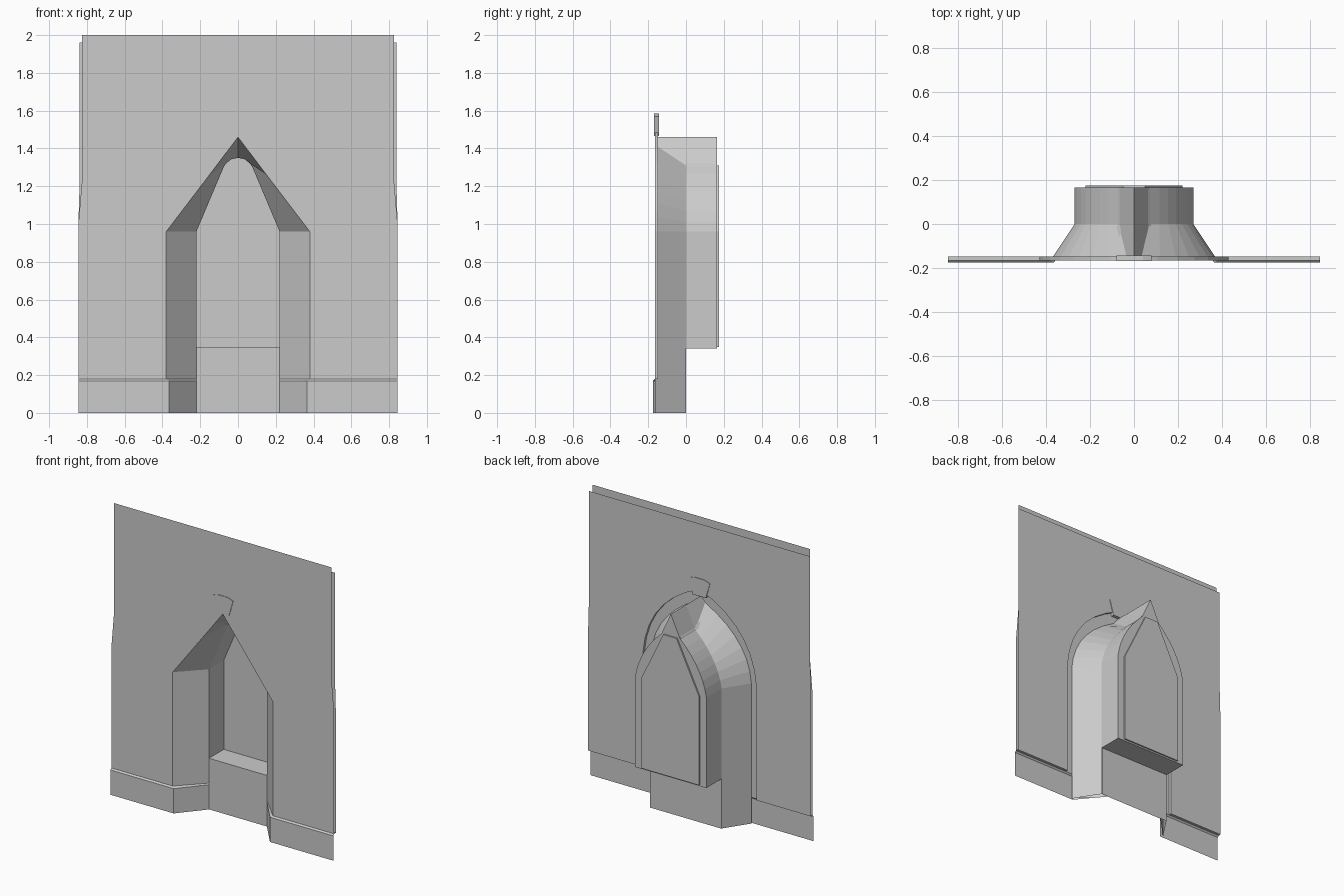
import bpy
import bmesh
from mathutils import Vector

if "Cube" in bpy.data.objects:
    bpy.data.objects.remove(bpy.data.objects["Cube"], do_unlink=True)

stone = bpy.data.materials.new("grey stone")
stone.use_nodes = True
GREY = (0.6, 0.6, 0.6, 1)
stone.diffuse_color = GREY
stone.node_tree.nodes["Principled BSDF"].inputs["Base Color"].default_value = GREY

FRONT, BACK = Vector((0, -1, 0)), Vector((0, 1, 0))
UP, DOWN = Vector((0, 0, 1)), Vector((0, 0, -1))
WALL_FRONT, WALL_BACK, BOX_BACK = -0.165, -0.147, 0.165
SPRING, PLINTH = 0.96, 0.18


def build(name, polygons, facing):
    """Make one object; facing is a direction, or 'in'/'out' around the niche axis."""
    bm = bmesh.new()
    for points in polygons:
        bm.faces.new([bm.verts.new(p) for p in points])
    bmesh.ops.remove_doubles(bm, verts=bm.verts, dist=0.0001)
    bm.normal_update()
    for f in bm.faces:
        want = facing
        if isinstance(facing, str):
            c = f.calc_center_median()
            want = Vector((c.x, 0, max(c.z - SPRING, 0)))
            if facing == "in":
                want = -want
        if f.normal.dot(want) < 0:
            f.normal_flip()
    mesh = bpy.data.meshes.new(name)
    bm.to_mesh(mesh)
    bm.free()
    mesh.materials.append(stone)
    obj = bpy.data.objects.new(name, mesh)
    bpy.context.collection.objects.link(obj)
    return obj


def mirrored(half):
    """Complete a half outline that ends at the apex on x = 0."""
    return half + [(-x, z) for x, z in reversed(half[:-1])]


def at_y(outline, y):
    return [(x, y, z) for x, z in outline]


def strip(a, b):
    return [(a[i], a[i + 1], b[i + 1], b[i]) for i in range(len(a) - 1)]


def curve(a, b, c, n=7):
    pts = []
    for i in range(n + 1):
        t = i / n
        pts.append(tuple((1 - t) ** 2 * p + 2 * t * (1 - t) * q + t * t * r
                         for p, q, r in zip(a, b, c)))
    return pts


def rect(w, low, high):
    return [(w, low), (w, high), (-w, high), (-w, low)]


# Outlines of the opening, the reveal and the curved shell
gable = mirrored([(0.38, 0), (0.38, SPRING), (0.15, 1.262), (0.06, 1.381), (0, 1.46)])
reveal = mirrored([(0.22, 0), (0.22, SPRING), (0.07, 1.315), (0.035, 1.343), (0, 1.35)])
shell_front = mirrored([(0.38, 0)] + curve((0.38, SPRING), (0.36, 1.25), (0.03, 1.42)) + [(0, 1.46)])
shell_back = mirrored([(0.27, 0)] + curve((0.27, SPRING), (0.24, 1.15), (0.07, 1.31)) + [(0, 1.46)])
recess = mirrored([(0.43, PLINTH)] + curve((0.43, SPRING), (0.40, 1.35), (0, 1.51)))


def raised(outline, z):
    return [(x, max(h, z)) for x, h in outline]


# Wall sheets, each a panel with the opening cut up from its base
front_edge = [(-0.845, PLINTH), (-0.845, 1.0), (-0.825, 1.24), (-0.825, 2),
              (0.825, 2), (0.825, 1.24), (0.845, 1.0), (0.845, PLINTH)]
back_edge = [(-0.845, PLINTH), (-0.845, 1.0), (-0.838, 1.24), (-0.838, 1.96),
             (0.838, 1.96), (0.838, 1.24), (0.845, 1.0), (0.845, PLINTH)]
build("wall_front", [at_y(front_edge + raised(gable, PLINTH), WALL_FRONT)], FRONT)
build("wall_back", [at_y(back_edge + recess, WALL_BACK)], BACK)
build("arch_recess", strip(at_y(recess, WALL_FRONT), at_y(recess, WALL_BACK)), "in")
build("wall_bottom_ledge",
      [[(s * 0.43, WALL_FRONT, PLINTH), (s * 0.845, WALL_FRONT, PLINTH),
        (s * 0.845, WALL_BACK, PLINTH), (s * 0.43, WALL_BACK, PLINTH)] for s in (-1, 1)], DOWN)

# Splayed inner faces of the niche, then its straight reveal and sill
build("splayed_jambs", strip(at_y(gable, WALL_FRONT), at_y(reveal, 0)), "in")
sill_outline = raised(reveal, 0.35)
build("niche_reveal", strip(at_y(sill_outline, 0), at_y(sill_outline, 0.16)), "in")
build("niche_sill", [[(-0.22, 0, 0.35), (0.22, 0, 0.35), (0.22, 0.16, 0.35), (-0.22, 0.16, 0.35)]], UP)
build("niche_back", [at_y(sill_outline, 0.16)], FRONT)
build("apron_front", [at_y(rect(0.22, 0, 0.35), 0)], FRONT)

# Curved outer shell and the box behind it
build("outer_flare", strip(at_y(shell_front, WALL_FRONT), at_y(shell_back, 0)), "out")
box_outline = raised(shell_back, 0.34)
build("outer_box", strip(at_y(box_outline, 0), at_y(box_outline, BOX_BACK)), "out")
build("box_bottom", [[(-0.27, 0, 0.34), (0.27, 0, 0.34), (0.27, BOX_BACK, 0.34), (-0.27, BOX_BACK, 0.34)]], DOWN)
build("box_back", [at_y(box_outline, BOX_BACK)], BACK)
build("apron_back", [at_y(rect(0.27, 0, 0.34), 0.003)], BACK)


def prism(name, outline, y0, y1):
    a, b = at_y(outline, y0), at_y(outline, y1)
    obj = build(name, [a, b] + strip(a + a[:1], b + b[:1]), FRONT)
    bm = bmesh.new()
    bm.from_mesh(obj.data)
    bmesh.ops.recalc_face_normals(bm, faces=bm.faces)
    bm.to_mesh(obj.data)
    bm.free()


# Raised panel on the back and the keystone over the arch
prism("back_panel", [(0.22, 0.35), (0.22, SPRING), (0.05, 1.31), (-0.05, 1.31),
                     (-0.22, SPRING), (-0.22, 0.35)], BOX_BACK, 0.175)
prism("keystone", [(0.05, 1.465), (0.08, 1.57), (0.04, 1.585), (-0.04, 1.585),
                   (-0.08, 1.57), (-0.05, 1.465)], -0.169, -0.143)

# Plinth that returns round each jamb, with a bevelled top
plinth_path = [(0.845, -0.175), (0.365, -0.175), (0.34, -0.145), (0.22, -0.002)]
wall_path = [(0.845, WALL_FRONT), (0.38, WALL_FRONT), (0.36, -0.145), (0.22, 0)]
for side, name in ((1, "left_plinth"), (-1, "right_plinth")):
    low, mid = ([(side * x, y, z) for x, y in plinth_path] for z in (0, 0.17))
    top = [(side * x, y, PLINTH) for x, y in wall_path]
    build(name, strip(low, mid) + strip(mid, top), FRONT)
